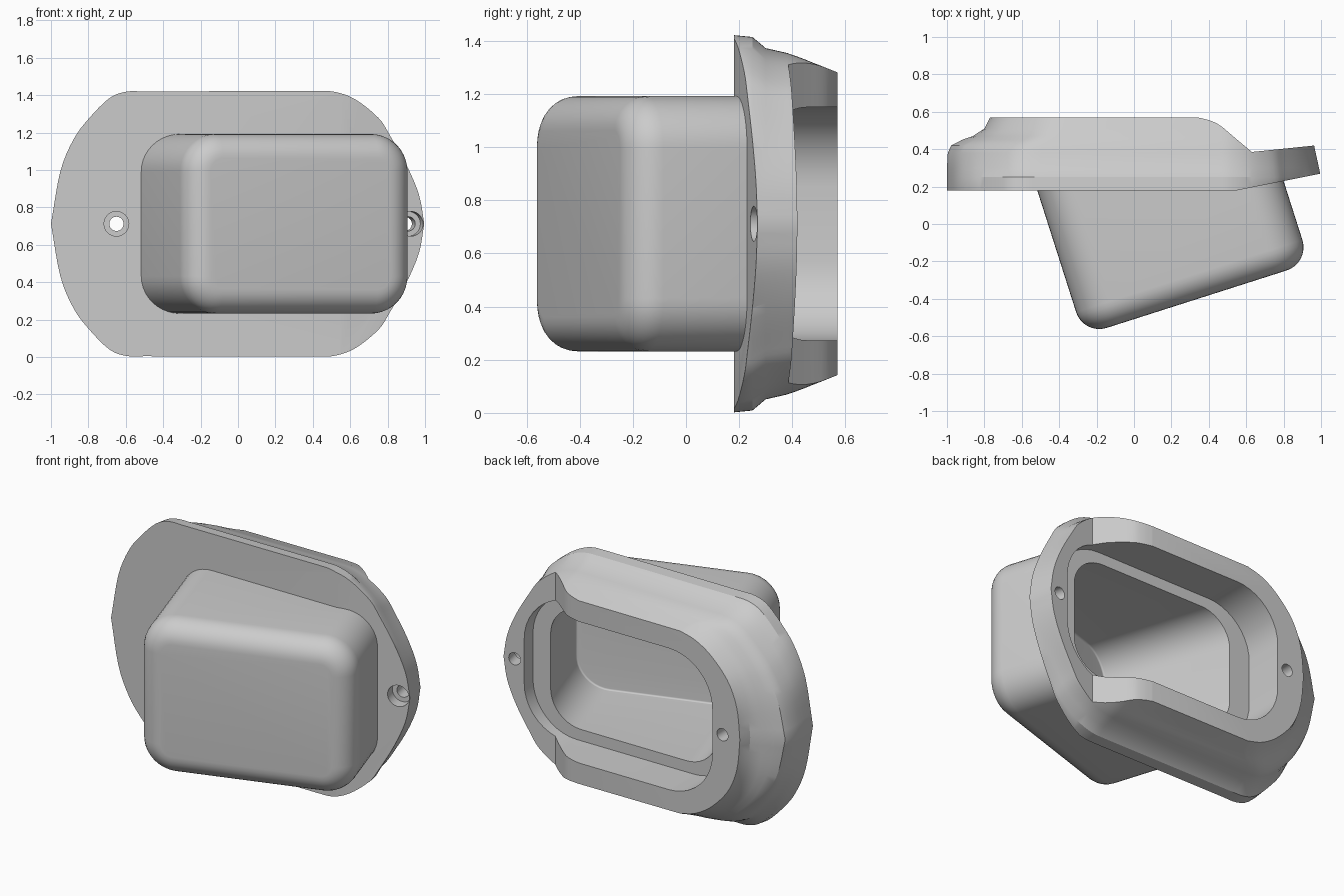
import bpy, bmesh
from math import sin, cos, pi, radians
from mathutils import Vector, Matrix

if "Cube" in bpy.data.objects:
    bpy.data.objects.remove(bpy.data.objects["Cube"])

MID = 0.712                      # height of the symmetry plane
TILT = radians(17.7)             # yaw of the box against the flange
U = Vector((cos(TILT), sin(TILT), 0))
W = Vector((-sin(TILT), cos(TILT), 0))
CORNER = Vector((-0.27, -0.595, MID))

grey = bpy.data.materials.new("plain_grey")
grey.use_nodes = True
grey.diffuse_color = (0.6, 0.6, 0.6, 1)
grey.node_tree.nodes["Principled BSDF"].inputs["Base Color"].default_value = (0.6, 0.6, 0.6, 1)


def loft(name, rings):
    """Closed solid through rings that have the same number of points."""
    bm = bmesh.new()
    loops = [[bm.verts.new(p) for p in ring] for ring in rings]
    n = len(loops[0])
    for a, b in zip(loops, loops[1:]):
        for i in range(n):
            bm.faces.new((a[i], a[(i + 1) % n], b[(i + 1) % n], b[i]))
    bm.faces.new(loops[0][::-1])
    bm.faces.new(loops[-1])
    bm.normal_update()
    if bm.calc_volume(signed=True) < 0:
        bmesh.ops.reverse_faces(bm, faces=bm.faces)
    mesh = bpy.data.meshes.new(name)
    bm.to_mesh(mesh)
    bm.free()
    mesh.materials.append(grey)
    obj = bpy.data.objects.new(name, mesh)
    bpy.context.collection.objects.link(obj)
    return obj


def combine(target, tool, operation):
    mod = target.modifiers.new(operation, 'BOOLEAN')
    mod.operation, mod.solver, mod.object = operation, 'EXACT', tool
    bpy.context.view_layer.objects.active = target
    bpy.ops.object.modifier_apply(modifier=mod.name)
    bpy.data.objects.remove(tool)


def rounded(a0, a1, half, r, n=10):
    """Rounded rectangle as (along, up) pairs."""
    pts = []
    for k, (cx, cz) in enumerate(((a1 - r, half - r), (a0 + r, half - r),
                                  (a0 + r, r - half), (a1 - r, r - half))):
        for i in range(n + 1):
            t = (k + i / n) * pi / 2
            pts.append((cx + r * cos(t), cz + r * sin(t)))
    return pts


def tub(name, a0, a1, half, r, base, edge, top_y):
    """Tilted box with rounded floor edge and a top trimmed at one depth."""
    rings = []
    for i in range(9):
        t = i / 8 * pi / 2
        inset, rise = edge * (1 - sin(t)), base + edge * (1 - cos(t))
        flat = rounded(a0 + inset, a1 - inset, half - inset, r - inset)
        rings.append([CORNER + U * a + W * rise + Vector((0, 0, z)) for a, z in flat])
    rings.append([p + W * ((top_y - p.y) / W.y) for p in rings[-1]])
    return loft(name, rings)


def prism(name, profile):
    """Vertical prism over a plan profile."""
    return loft(name, [[Vector((x, y, z)) for x, y in profile] for z in (-.2, 1.6)])


def spline(pts, steps=4):
    """Smooth curve through points."""
    p = [Vector(q) for q in pts]
    p = [2 * p[0] - p[1]] + p + [2 * p[-1] - p[-2]]
    out = []
    for a, b, c, d in zip(p, p[1:], p[2:], p[3:]):
        for i in range(steps):
            t = i / steps
            out.append(0.5 * (2 * b + (c - a) * t + (2 * a - 5 * b + 4 * c - d) * t * t
                              + (3 * b - a - 3 * c + d) * t ** 3))
    return out + [p[-2]]


# Flange: outline blends from a wide front to a narrower back
front = spline([(-1, 0), (-.95, .28), (-.88, .45), (-.8, .56), (-.69, .67), (-.6, .706), (-.5, .708)])
front += spline([(.42, .71), (.52, .705), (.63, .665), (.75, .57), (.81, .48), (.9, .32), (.97, .16), (1, 0)])
back = spline([(-.77, 0), (-.755, .16), (-.72, .28), (-.66, .38), (-.56, .48), (-.46, .54), (-.36, .568)])
back += spline([(.42, .57), (.52, .565), (.63, .53), (.72, .47), (.78, .39), (.86, .26), (.91, .13), (.93, 0)])
levels = [(.18, 0, 0), (.25, 0, .05), (.30, 0, .35), (.38, .02, .48), (.42, .1, .58),
          (.45, .35, .66), (.47, .6, .72), (.51, .87, .83), (.57, 1, 1)]
rings = []
for y, wx, wz in levels:
    half = []
    for f, b in zip(front, back):
        w = wx if f.x < 0 else max(0, (y - .25) / .32)
        half.append((f.x + (b.x - f.x) * w, f.y + (b.y - f.y) * wz))
    loop = half + [(x, -z) for x, z in half[-2:0:-1]]
    rings.append([Vector((x, y, MID + z)) for x, z in loop])
housing = loft("housing", rings)

# Bent tongue at one end: sloped front face, swept shoulder behind
combine(housing, prism("slope_cutter", [(.45, .16), (1.2, .31), (1.2, 0), (.45, 0)]), 'DIFFERENCE')
shoulder = spline([(.63, .385), (.55, .452), (.46, .527), (.4, .555), (.33, .572)])
combine(housing, prism("shoulder_cutter", [(1.2, .444)] + [tuple(p) for p in shoulder]
                       + [(.2, .6), (.2, .8), (1.2, .8)]), 'DIFFERENCE')

# Tilted box on the front
combine(housing, tub("box", 0, 1.27, .48, .2, 0, .13, .30), 'UNION')

# Recess in the back, then the cavity inside the box
recess = rounded(-.58, .83, .44, .3)
combine(housing, loft("recess_cutter", [[Vector((x, y, MID + z)) for x, z in recess] for y in (.32, .7)]),
        'DIFFERENCE')
combine(housing, tub("cavity_cutter", .12, 1.21, .37, .2, .09, .01, .36), 'DIFFERENCE')


def bore(x, y, yaw, r, start, end):
    turn = Matrix.Rotation(yaw, 3, 'Z')
    ring = [(r * cos(i * pi / 16), r * sin(i * pi / 16)) for i in range(32)]
    rings = [[Vector((x, y, MID)) + turn @ Vector((a, d, b)) for a, b in ring] for d in (start, end)]
    combine(housing, loft("bore_cutter", rings), 'DIFFERENCE')


# Screw holes, counterbored from the front
for x, y, yaw in ((-.65, .18, 0), (.925, .255, radians(12))):
    bore(x, y, yaw, .038, -.1, .6)
    bore(x, y, yaw, .066, -.06, .07)

bpy.ops.object.select_all(action='DESELECT')
housing.select_set(True)
bpy.context.view_layer.objects.active = housing
bpy.ops.object.shade_smooth_by_angle(angle=radians(30))
